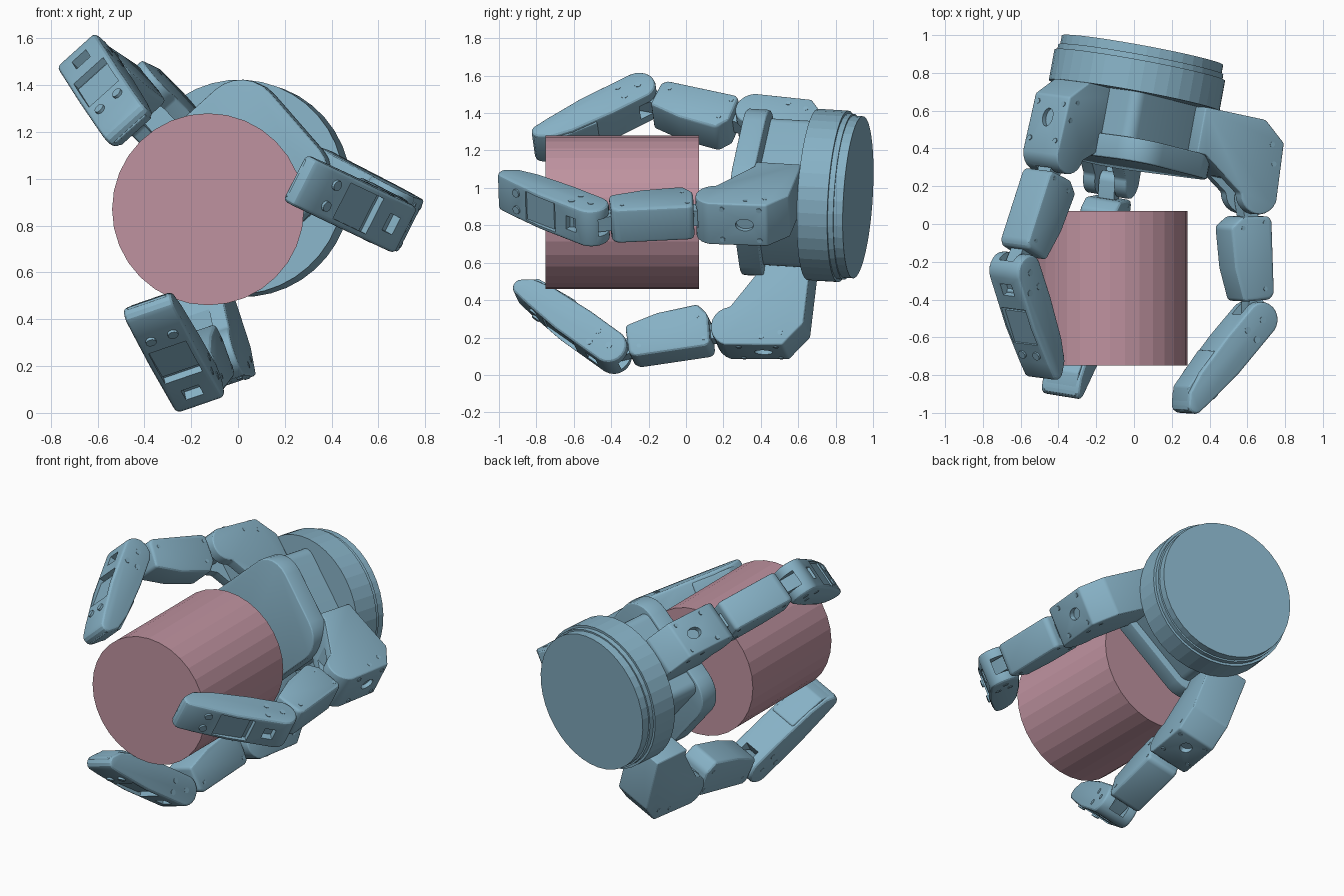
import bpy, bmesh, math
from mathutils import Vector, Matrix

if "Cube" in bpy.data.objects:
    bpy.data.objects.remove(bpy.data.objects["Cube"])

def material(name, col):
    m = bpy.data.materials.new(name)
    m.diffuse_color = (*col, 1)
    m.use_nodes = True
    m.node_tree.nodes["Principled BSDF"].inputs["Base Color"].default_value = m.diffuse_color
    return m

BLUE = material("gripper_blue", (0.24, 0.44, 0.56))
PINK = material("object_pink", (0.52, 0.29, 0.35))

def frame(o, x, y):
    """Local x, y axes plus width axis z, at origin o."""
    x = x.normalized()
    y = (y - x * y.dot(x)).normalized()
    z = x.cross(y)
    m = Matrix((x, y, z)).transposed().to_4x4()
    m.translation = o
    return m

def prism(name, pts, w, M, bevel=0.0, mat=BLUE, z0=None):
    """Profile in local x,y extruded along local z (centred unless z0 given)."""
    z0 = -w / 2 if z0 is None else z0
    bm = bmesh.new()
    f = bm.faces.new([bm.verts.new((a, b, z0)) for a, b in pts])
    top = bmesh.ops.extrude_face_region(bm, geom=[f])["geom"]
    bmesh.ops.translate(bm, vec=(0, 0, w), verts=[v for v in top if isinstance(v, bmesh.types.BMVert)])
    bmesh.ops.recalc_face_normals(bm, faces=bm.faces)
    me = bpy.data.meshes.new(name)
    bm.to_mesh(me)
    bm.free()
    me.materials.append(mat)
    ob = bpy.data.objects.new(name, me)
    bpy.context.collection.objects.link(ob)
    ob.matrix_world = M
    if bevel:
        b = ob.modifiers.new("bevel", 'BEVEL')
        b.width, b.segments, b.limit_method, b.angle_limit = bevel, 3, 'ANGLE', math.radians(35)
    return ob

def arc(cx, cy, r, a0, a1, n):
    return [(cx + r * math.cos(math.radians(a0 + (a1 - a0) * i / n)),
             cy + r * math.sin(math.radians(a0 + (a1 - a0) * i / n))) for i in range(n + 1)]

def circle(r, n, cx=0, cy=0):
    return arc(cx, cy, r, 0, 360 * (n - 1) / n, n - 1)

def rect(x0, x1, y0, y1):
    return [(x0, y0), (x1, y0), (x1, y1), (x0, y1)]

def rounded(hx, hy, r, n=6):
    return [p for sx, sy, a in ((1, 1, 0), (-1, 1, 90), (-1, -1, 180), (1, -1, 270))
            for p in arc(sx * (hx - r), sy * (hy - r), r, a, a + 90, n)]

def finish(ob, cutters=()):
    """Cut, apply modifiers, smooth curved faces."""
    for c in cutters:
        c.hide_render = True
        m = ob.modifiers.new("cut", 'BOOLEAN')
        m.object, m.operation, m.solver = c, 'DIFFERENCE', 'EXACT'
    bpy.ops.object.select_all(action='DESELECT')
    bpy.context.view_layer.objects.active = ob
    ob.select_set(True)
    bpy.context.view_layer.update()
    for m in list(ob.modifiers):
        bpy.ops.object.modifier_apply(modifier=m.name)
    for c in cutters:
        bpy.data.objects.remove(c)
    bpy.ops.object.shade_smooth_by_angle(angle=math.radians(25))
    return ob

def axis_turn(M, x, y, z, kind):
    """Frame at a local point whose z axis runs along local 'y' or 'z'."""
    R = Matrix.Rotation(math.radians(-90), 4, 'X') if kind == 'y' else Matrix()
    return M @ Matrix.Translation((x, y, z)) @ R

# Hand frame: F points out of the palm, U to the thumb, V across
F = Vector((-0.18, -0.98, 0.06)).normalized()
BACK = Vector((0.045, 0.92, 0.95))
def in_plane(deg):
    d = Vector((math.cos(math.radians(deg)), 0, math.sin(math.radians(deg))))
    return (d - F * d.dot(F)).normalized()
U, V = in_plane(132), in_plane(43)
PALM = frame(BACK, U, V)
if PALM.col[2].to_3d().dot(F) < 0:
    PALM = frame(BACK, U, -V)

# Held cylinder
cyl = frame(Vector((-0.128, -0.34, 0.87)), Vector((1, 0, 0)), Vector((0, 0, 1)))
prism("held_cylinder", circle(0.41, 32), 0.82, cyl, mat=PINK)

# Wrist discs, palm block and palm plate
prism("wrist_cap", circle(0.435, 40), 0.05, PALM, z0=0)
prism("wrist_step", circle(0.445, 40), 0.03, PALM, z0=0.05)
prism("wrist_drum", circle(0.46, 40), 0.165, PALM, z0=0.08)
finish(prism("palm_body", rounded(0.30, 0.29, 0.06), 0.32, PALM, z0=0.23))
plate = PALM @ Matrix.Translation((-0.01, 0, 0))
finish(prism("palm_plate", rounded(0.33, 0.405, 0.17), 0.125, plate, 0.012, z0=0.49))

def finger(name, deg, side, reach, mid, tip):
    r = in_plane(deg)
    j1 = BACK + F * 0.665 + V * side + r * reach
    d1 = F * mid[0] + r * mid[1]
    j2 = j1 + d1
    d2 = F * tip[0] + r * tip[1]
    L = d1.length

    # Knuckle housing
    B = frame(j1, F, r)
    prof = [(-0.42, -0.40), (-0.42, -0.03), (-0.32, 0.10)] + arc(-0.03, 0.01, 0.11, 78, -80, 10) + \
           [(-0.17, -0.35), (-0.17, -0.40)]
    slot = prism("cut_a", rect(-0.08, 0.2, -0.25, 0.07), 0.11, B)
    port = prism("cut_b", [(x * 1.4, y) for x, y in circle(0.035, 20)], 0.3, axis_turn(B, -0.2, 0.08, 0, 'y'), z0=0)
    finish(prism(name + "_housing", prof, 0.25, B, 0.012), (slot, port))
    for x, z in ((-0.28, -0.09), (-0.28, 0.09), (-0.08, -0.09), (-0.08, 0.09)):
        y = 0.10 + (x + 0.32) * 0.065
        prism(name + "_housing_screw", circle(0.014, 10), 0.014, axis_turn(B, x, y - 0.01, z, 'y'), z0=0)
    for x, y in ((-0.3, 0.03), (-0.2, 0.06)):
        prism(name + "_housing_pin", circle(0.014, 10), 0.254, axis_turn(B, x, y, 0, 'z'))

    # Middle link with thin tongues into both joints
    M = frame(j1, d1, r)
    body = [(0.09, -0.08), (0.10, 0.085), (0.13, 0.095), (0.51, 0.085), (0.54, 0.06),
            (0.54, -0.10), (0.36, -0.14), (0.14, -0.15)]
    finish(prism(name + "_middle_link", body, 0.205, M, 0.02))
    tongue = arc(0, 0, 0.05, 90, 270, 8) + [(0.15, -0.035), (0.15, 0.035)]
    finish(prism(name + "_inner_tongue", tongue, 0.09, M))
    tongue = arc(L, 0, 0.05, -90, 90, 8) + [(L - 0.2, 0.035), (L - 0.2, -0.035)]
    finish(prism(name + "_outer_tongue", tongue, 0.085, M))
    for x, y in ((0.13, 0.05), (0.15, -0.08), (0.48, 0.03)):
        prism(name + "_link_pin", circle(0.012, 10), 0.209, axis_turn(M, x, y, 0, 'z'))

    # Fingertip: tapered shell with joint slot and recessed back panel
    T = frame(j2, d2, r)
    shell = arc(0, 0, 0.095, 260, 95, 10) + [(0.3, 0.092), (0.52, 0.07)] + \
        arc(0.595, 0.015, 0.045, 70, -60, 5) + [(0.57, -0.06), (0.45, -0.085), (0.2, -0.097)]
    cuts = (prism("cut_a", rect(-0.12, 0.05, -0.12, 0.04), 0.10, T),
            prism("cut_b", rect(0.03, 0.10, 0.05, 0.2), 0.08, T),
            prism("cut_c", rect(0.18, 0.40, 0.072, 0.2), 0.17, T),
            prism("cut_d", rect(0.18, 0.205, 0.06, 0.2), 0.17, T))
    finish(prism(name + "_fingertip", shell, 0.22, T, 0.02), cuts)
    pad = [(0.30, -0.085), (0.31, -0.10), (0.55, -0.08), (0.645, 0.0), (0.62, 0.03), (0.55, -0.03)]
    finish(prism(name + "_grip_pad", pad, 0.18, T, 0.01))
    for z in (-0.05, 0.05):
        prism(name + "_tip_screw", circle(0.023, 14), 0.036, axis_turn(T, 0.47, 0.05, z, 'y'), z0=0)
    for x, y in ((0.0, 0.0), (0.1, -0.03), (0.1, 0.045)):
        prism(name + "_joint_pin", circle(0.018, 12), 0.225, axis_turn(T, x, y, 0, 'z'))

# Thumb opposite two slightly spread fingers
finger("thumb", 132, -0.035, 0.50, (0.635, 0.14), (0.51, -0.41))
finger("right_finger", -27, 0.205, 0.60, (0.62, 0.17), (0.54, -0.325))
finger("lower_finger", -71, -0.315, 0.57, (0.62, 0.155), (0.53, -0.325))
